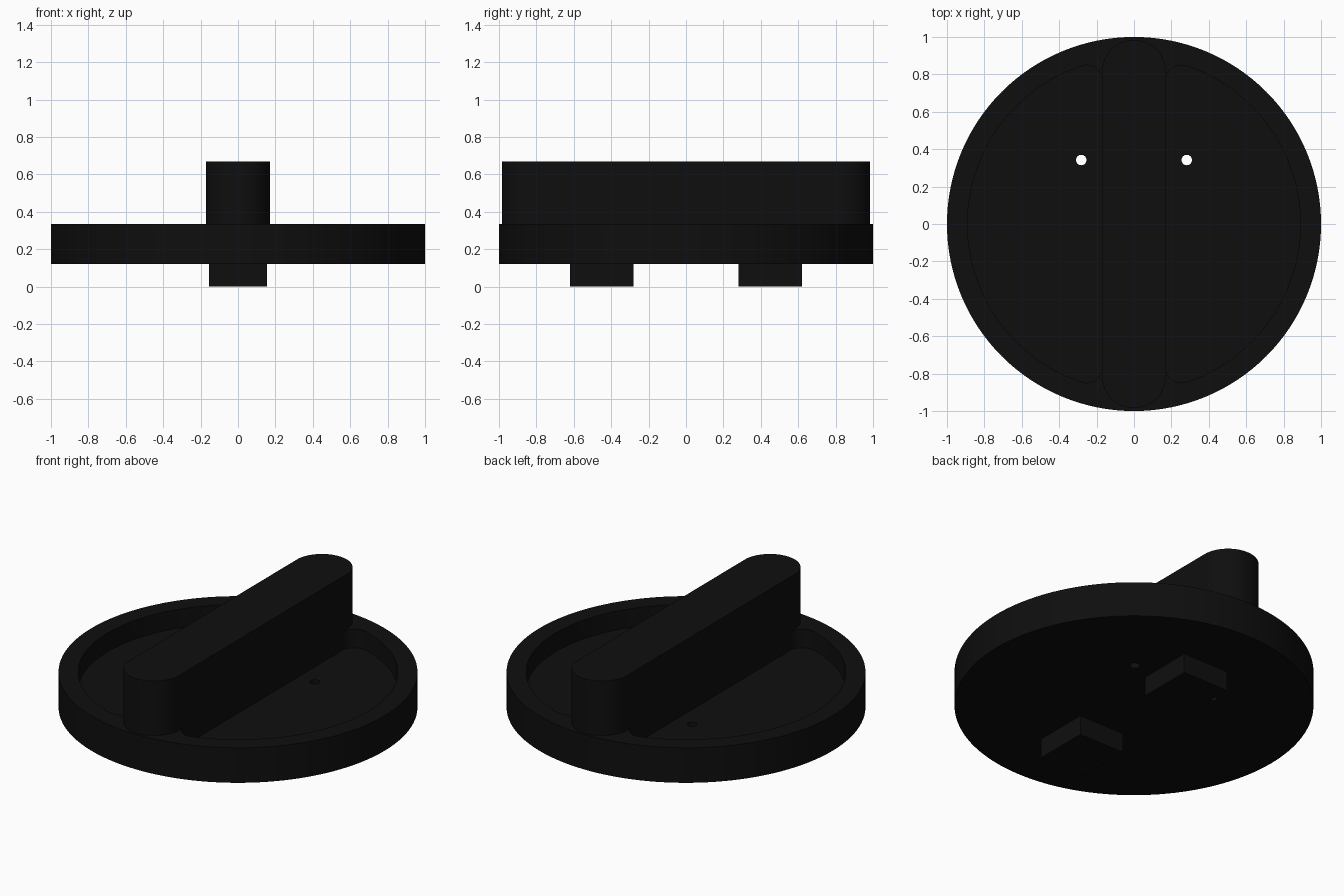
import bpy, bmesh
from math import pi, sin, cos, sqrt, atan2

cube = bpy.data.objects.get("Cube")
if cube:
    bpy.data.objects.remove(cube, do_unlink=True)

black = bpy.data.materials.new("matte black plastic")
black.use_nodes = True
colour = (0.0045, 0.0045, 0.0045, 1)
black.diffuse_color = colour
bsdf = black.node_tree.nodes["Principled BSDF"]
bsdf.inputs["Base Color"].default_value = colour
bsdf.inputs["Roughness"].default_value = 0.6


def arc(cx, cy, r, a0, a1, steps):
    return [(cx + r * cos(a0 + (a1 - a0) * i / steps),
             cy + r * sin(a0 + (a1 - a0) * i / steps)) for i in range(steps + 1)]


def prism(name, outline, z0, z1):
    """Extrude a counter-clockwise outline from z0 up to z1."""
    bm = bmesh.new()
    base = bm.faces.new([bm.verts.new((x, y, z0)) for x, y in outline])
    top = bmesh.ops.extrude_face_region(bm, geom=[base])["geom"]
    for v in top:
        if isinstance(v, bmesh.types.BMVert):
            v.co.z = z1
    bmesh.ops.recalc_face_normals(bm, faces=bm.faces[:])
    mesh = bpy.data.meshes.new(name)
    bm.to_mesh(mesh)
    bm.free()
    mesh.materials.append(black)
    obj = bpy.data.objects.new(name, mesh)
    bpy.context.collection.objects.link(obj)
    return obj


def activate(obj):
    bpy.ops.object.select_all(action="DESELECT")
    obj.select_set(True)
    bpy.context.view_layer.objects.active = obj


def cut(obj, cutter):
    cutter.hide_render = True
    mod = obj.modifiers.new("cut", "BOOLEAN")
    mod.operation = "DIFFERENCE"
    mod.solver = "EXACT"
    mod.object = cutter
    activate(obj)
    bpy.ops.object.modifier_apply(modifier=mod.name)
    bpy.data.objects.remove(cutter, do_unlink=True)


BOTTOM, FLOOR, RIM, TOP = 0.12, 0.22, 0.335, 0.67
HALF_WIDTH, HALF_LENGTH = 0.17, 0.985

# Round dish
dish = prism("dish", arc(0, 0, 1, 0, 2 * pi, 128)[:-1], BOTTOM, RIM)

# D-shaped pockets with rounded corners either side of the handle
inner, fillet, side = 0.89, 0.085, HALF_WIDTH - 0.002
fx = side + fillet
fy = sqrt((inner - fillet) ** 2 - fx ** 2)
a = atan2(fy, fx)
pocket = (arc(0, 0, inner, -a, a, 48)
          + arc(fx, fy, fillet, a, pi, 10)[1:]
          + arc(fx, -fy, fillet, -pi, -a, 10)[:-1])
for s in (1, -1):
    cut(dish, prism("pocket_cutter", [(s * x, s * y) for x, y in pocket], FLOOR, 0.5))

# Two small through holes
for s in (1, -1):
    cut(dish, prism("hole_cutter", arc(s * 0.282, 0.342, 0.028, 0, 2 * pi, 24)[:-1], 0, 0.5))

# Grip bar with round ends
cy = HALF_LENGTH - HALF_WIDTH
grip = prism("grip_bar", arc(0, cy, HALF_WIDTH, 0, pi, 32)
             + arc(0, -cy, HALF_WIDTH, pi, 2 * pi, 32), FLOOR - 0.03, TOP)

# Rectangular locating lugs underneath
for name, y in (("front_lug", -0.45), ("back_lug", 0.45)):
    prism(name, [(-0.155, y - 0.17), (0.155, y - 0.17),
                 (0.155, y + 0.17), (-0.155, y + 0.17)], 0, BOTTOM + 0.02)

for obj in (dish, grip):
    activate(obj)
    bpy.ops.object.shade_smooth_by_angle(angle=pi / 6)
